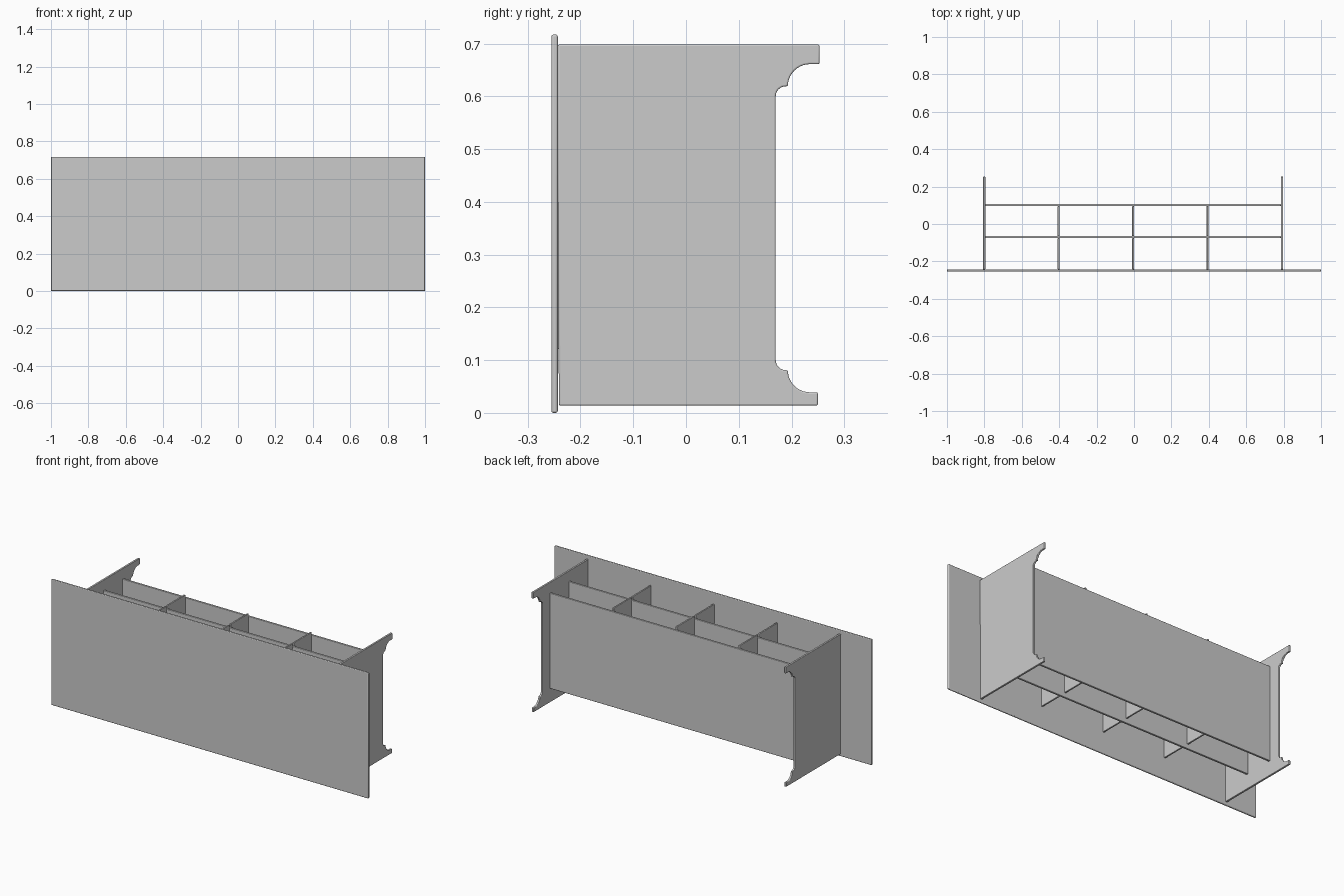
import bpy, bmesh, math

if "Cube" in bpy.data.objects:
    bpy.data.objects.remove(bpy.data.objects["Cube"])

CX = -0.005      # centre of the carcass in x
T = 0.012        # board thickness


def finish(name, bm, bevel):
    bmesh.ops.recalc_face_normals(bm, faces=bm.faces[:])
    me = bpy.data.meshes.new(name)
    bm.to_mesh(me)
    bm.free()
    ob = bpy.data.objects.new(name, me)
    bpy.context.collection.objects.link(ob)
    mod = ob.modifiers.new("eased_edges", 'BEVEL')
    mod.width = bevel
    mod.segments = 3
    mod.limit_method = 'ANGLE'
    mod.angle_limit = math.radians(40)
    bpy.ops.object.select_all(action='DESELECT')
    ob.select_set(True)
    bpy.context.view_layer.objects.active = ob
    bpy.ops.object.shade_smooth_by_angle(angle=math.radians(35))
    return ob


def board(name, x0, x1, y0, y1, z0, z1, bevel=0.003):
    bm = bmesh.new()
    bmesh.ops.create_cube(bm, size=1)
    for v in bm.verts:
        v.co.x = x0 + (v.co.x + 0.5) * (x1 - x0)
        v.co.y = y0 + (v.co.y + 0.5) * (y1 - y0)
        v.co.z = z0 + (v.co.z + 0.5) * (z1 - z0)
    return finish(name, bm, bevel)


def arc(cy, cz, r, a0, a1, n):
    angles = [math.radians(a0 + (a1 - a0) * i / n) for i in range(n + 1)]
    return [(cy + r * math.cos(a), cz + r * math.sin(a)) for a in angles]


# Side profile: moulded upper foot, mirrored for the lower one
foot = [(0.253, 0.698), (0.253, 0.661)]
foot += arc(0.235, 0.619, 0.042, 90, 180, 10)
foot += arc(0.189, 0.600, 0.019, 90, 180, 6)
lower = [(min(y, 0.250), max(0.70 - z, 0.014)) for y, z in reversed(foot)]
profile = [(-0.243, 0.698)] + foot + lower + [(-0.241, 0.014)]


def side(name, x):
    bm = bmesh.new()
    face = bm.faces.new([bm.verts.new((x - T / 2, y, z)) for y, z in profile])
    ext = bmesh.ops.extrude_face_region(bm, geom=[face])
    verts = [g for g in ext["geom"] if isinstance(g, bmesh.types.BMVert)]
    bmesh.ops.translate(bm, verts=verts, vec=(T, 0, 0))
    return finish(name, bm, 0.003)


# Large front panel
board("front_panel", -1, 1, -0.255, -0.243, 0, 0.717, 0.004)

# Shaped end panels
side("left_side", CX - 0.796)
side("right_side", CX + 0.796)

# Long boards running between the sides
for name, y in (("middle_board", -0.070), ("rear_board", 0.101)):
    board(name, CX - 0.79, CX + 0.79, y - T / 2, y + T / 2, 0.095, 0.639)

# Cross dividers, set slightly higher than the long boards
for i in (-1, 0, 1):
    x = CX + 0.398 * i
    board(f"divider_{i + 2}_front", x - 0.005, x + 0.005, -0.243, -0.075, 0.12, 0.655)
    board(f"divider_{i + 2}_rear", x - 0.005, x + 0.005, -0.065, 0.096, 0.12, 0.655)
